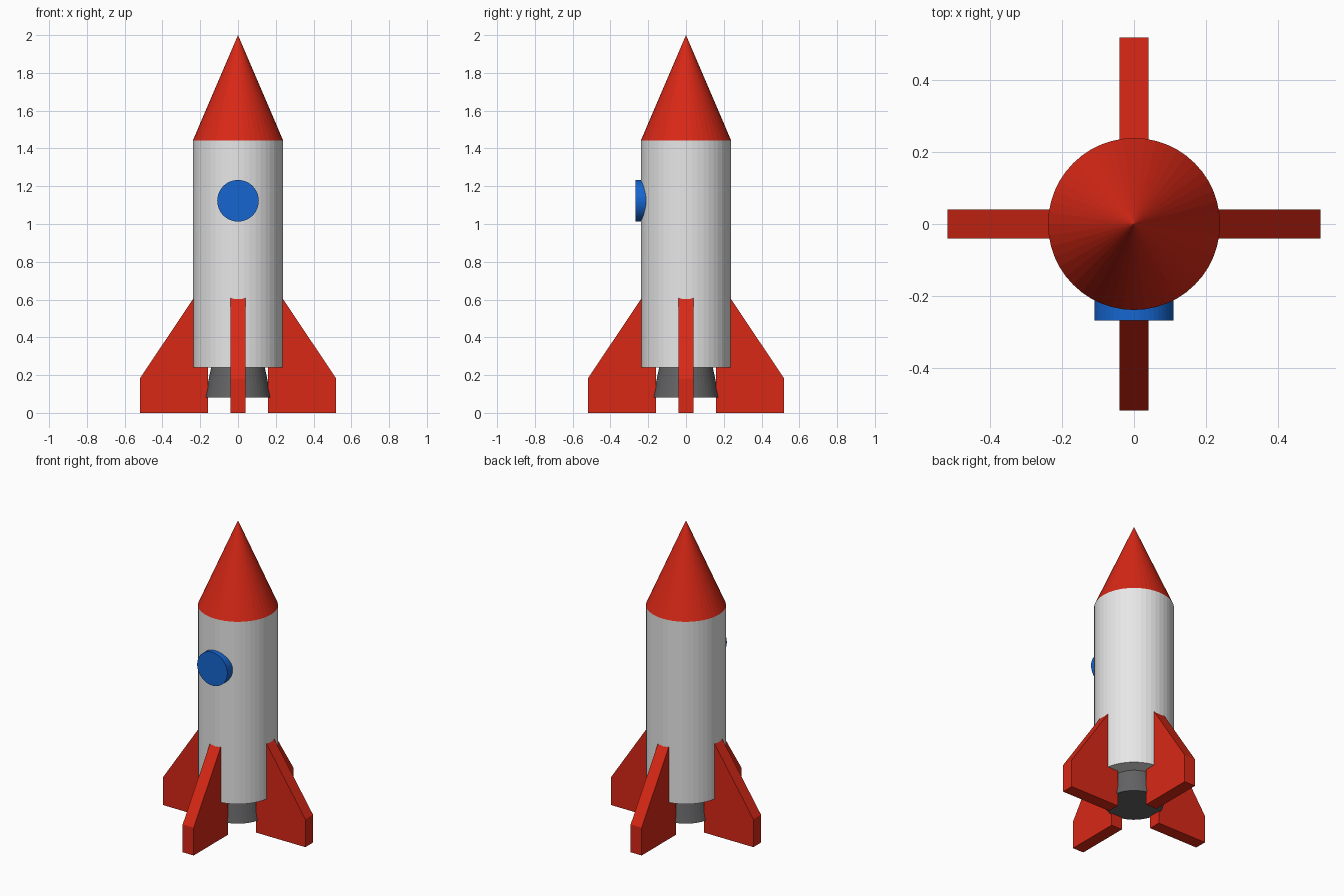
import bpy, bmesh, math
from mathutils import Matrix

if "Cube" in bpy.data.objects:
    bpy.data.objects.remove(bpy.data.objects["Cube"])

SIDES = 48


def material(name, colour):
    m = bpy.data.materials.new(name)
    m.diffuse_color = (*colour, 1.0)
    m.use_nodes = True
    m.node_tree.nodes["Principled BSDF"].inputs["Base Color"].default_value = m.diffuse_color
    return m


white = material("hull_white", (0.87, 0.87, 0.87))
red = material("fin_red", (0.69, 0.021, 0.008))
blue = material("window_blue", (0.008, 0.133, 0.63))
grey = material("nozzle_grey", (0.125, 0.125, 0.13))


def finish(name, bm, mat):
    bmesh.ops.recalc_face_normals(bm, faces=bm.faces)
    mesh = bpy.data.meshes.new(name)
    bm.to_mesh(mesh)
    bm.free()
    mesh.materials.append(mat)
    obj = bpy.data.objects.new(name, mesh)
    bpy.context.collection.objects.link(obj)
    return obj


def round_part(name, r_bottom, r_top, z0, z1, mat):
    """Capped cylinder or cone standing between two heights."""
    bm = bmesh.new()
    bmesh.ops.create_cone(bm, cap_ends=True, segments=SIDES,
                          radius1=r_bottom, radius2=r_top, depth=z1 - z0,
                          matrix=Matrix.Translation((0, 0, (z0 + z1) / 2)))
    bmesh.ops.remove_doubles(bm, verts=bm.verts, dist=1e-5)
    return finish(name, bm, mat)


# Hull, nose and engine
round_part("hull", 0.239, 0.239, 0.241, 1.442, white)
round_part("nose_cone", 0.239, 0.0, 1.442, 2.0, red)
round_part("engine_nozzle", 0.175, 0.142, 0.082, 0.241, grey)

# Porthole facing the front
porthole = round_part("porthole", 0.11, 0.11, 0.17, 0.268, blue)
porthole.data.transform(Matrix.Translation((0, 0, 1.123)) @ Matrix.Rotation(math.pi / 2, 4, 'X'))

# Four fins: extruded profile repeated around the hull
FIN_PROFILE = [(0.16, 0.0), (0.519, 0.0), (0.519, 0.183), (0.16, 0.72)]
FIN_HALF = 0.04
for i, side in enumerate(("right", "back", "left", "front")):
    bm = bmesh.new()
    face = bm.faces.new([bm.verts.new((x, -FIN_HALF, z)) for x, z in FIN_PROFILE])
    ext = bmesh.ops.extrude_face_region(bm, geom=[face])
    moved = [g for g in ext["geom"] if isinstance(g, bmesh.types.BMVert)]
    bmesh.ops.translate(bm, verts=moved, vec=(0, 2 * FIN_HALF, 0))
    if len(bm.faces) == 5:  # close the starting side
        bmesh.ops.holes_fill(bm, edges=bm.edges, sides=4)
    bm.transform(Matrix.Rotation(i * math.pi / 2, 4, 'Z'))
    finish("fin_" + side, bm, red)
